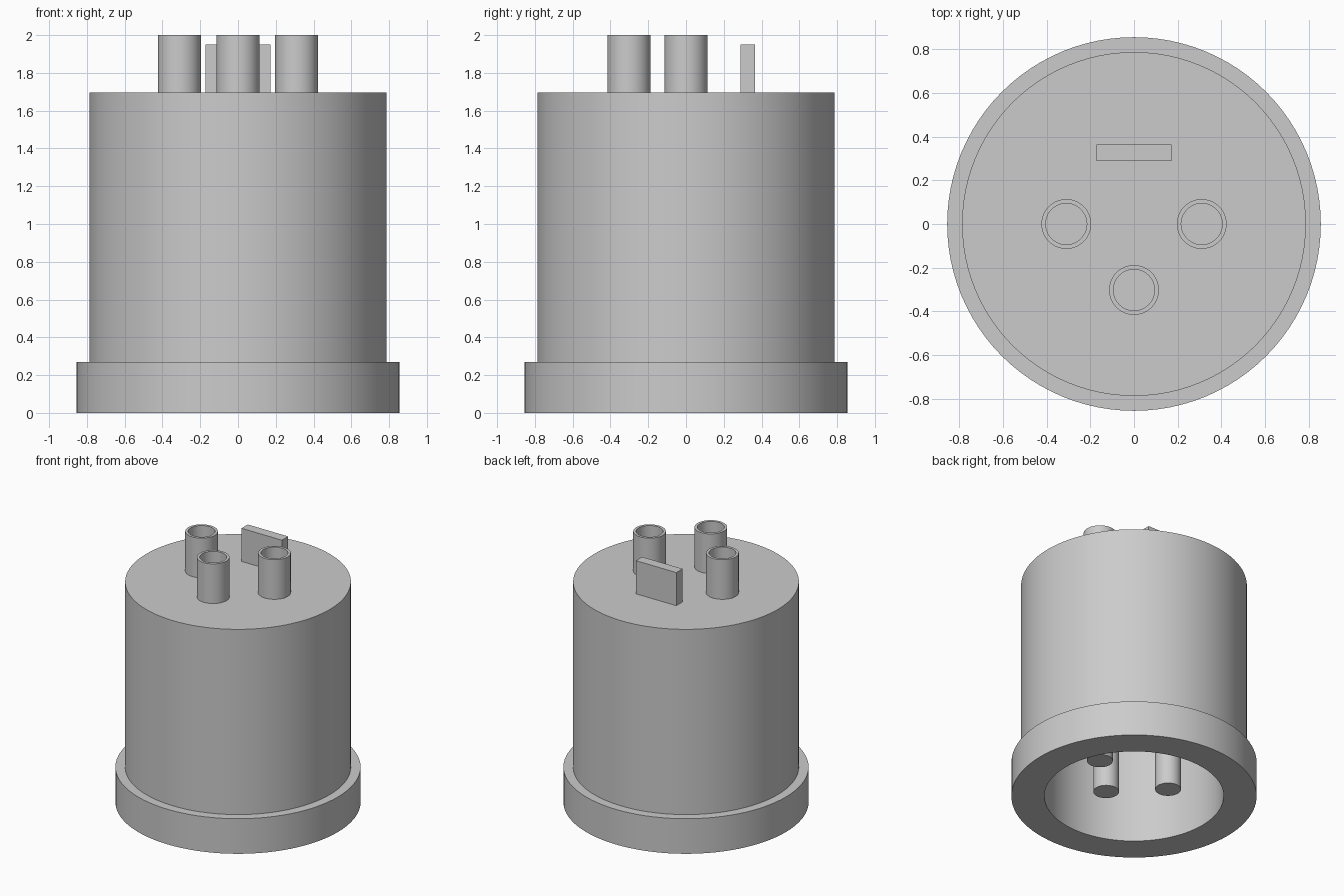
import bpy, bmesh, math

cube = bpy.data.objects.get("Cube")
if cube:
    bpy.data.objects.remove(cube, do_unlink=True)

# Single plain grey finish
grey = bpy.data.materials.new("plain grey")
grey.use_nodes = True
colour = (0.6, 0.6, 0.6, 1)
grey.diffuse_color = colour
grey.node_tree.nodes["Principled BSDF"].inputs["Base Color"].default_value = colour


def finish(name, bm, location):
    bmesh.ops.recalc_face_normals(bm, faces=bm.faces)
    mesh = bpy.data.meshes.new(name)
    bm.to_mesh(mesh)
    bm.free()
    mesh.materials.append(grey)
    obj = bpy.data.objects.new(name, mesh)
    obj.location = location
    bpy.context.collection.objects.link(obj)
    bpy.ops.object.select_all(action="DESELECT")
    obj.select_set(True)
    bpy.context.view_layer.objects.active = obj
    bpy.ops.object.shade_smooth_by_angle(angle=math.radians(30))
    return obj


def lathe(name, profile, x=0, y=0, steps=96):
    """Spin a (radius, height) profile around the vertical axis."""
    bm = bmesh.new()
    verts = [bm.verts.new((r, 0, z)) for r, z in profile]
    edges = [bm.edges.new(pair) for pair in zip(verts, verts[1:])]
    bmesh.ops.spin(bm, geom=verts + edges, cent=(0, 0, 0), axis=(0, 0, 1),
                   angle=math.tau, steps=steps)
    bmesh.ops.remove_doubles(bm, verts=bm.verts, dist=0.0001)
    return finish(name, bm, (x, y, 0))


def box(name, size, location):
    bm = bmesh.new()
    bmesh.ops.create_cube(bm, size=1)
    bmesh.ops.scale(bm, vec=size, verts=bm.verts)
    return finish(name, bm, location)


# Main shell: flanged cylinder, closed on top, with an open socket below
TOP, FLOOR = 1.695, 1.3
lathe("shell", [(0, FLOOR), (0.625, FLOOR), (0.625, 0), (0.855, 0),
                (0.855, 0.27), (0.787, 0.27), (0.787, TOP), (0, TOP)])

# Three contacts: solid pin in the socket, hollow cup on top
for side, x, y in (("right", -0.31, 0), ("left", 0.31, 0), ("front", 0, -0.302)):
    lathe(side + "_pin", [(0, 0.17), (0.09, 0.17), (0.09, FLOOR + 0.02),
                          (0, FLOOR + 0.02)], x, y, 48)
    lathe(side + "_cup", [(0, TOP - 0.02), (0.114, TOP - 0.02), (0.114, 2),
                          (0.094, 2), (0.094, TOP + 0.05), (0, TOP + 0.05)],
          x, y, 48)

# Flat ground tab at the back
box("ground_tab", (0.344, 0.076, 0.28), (0, 0.326, 1.81))
